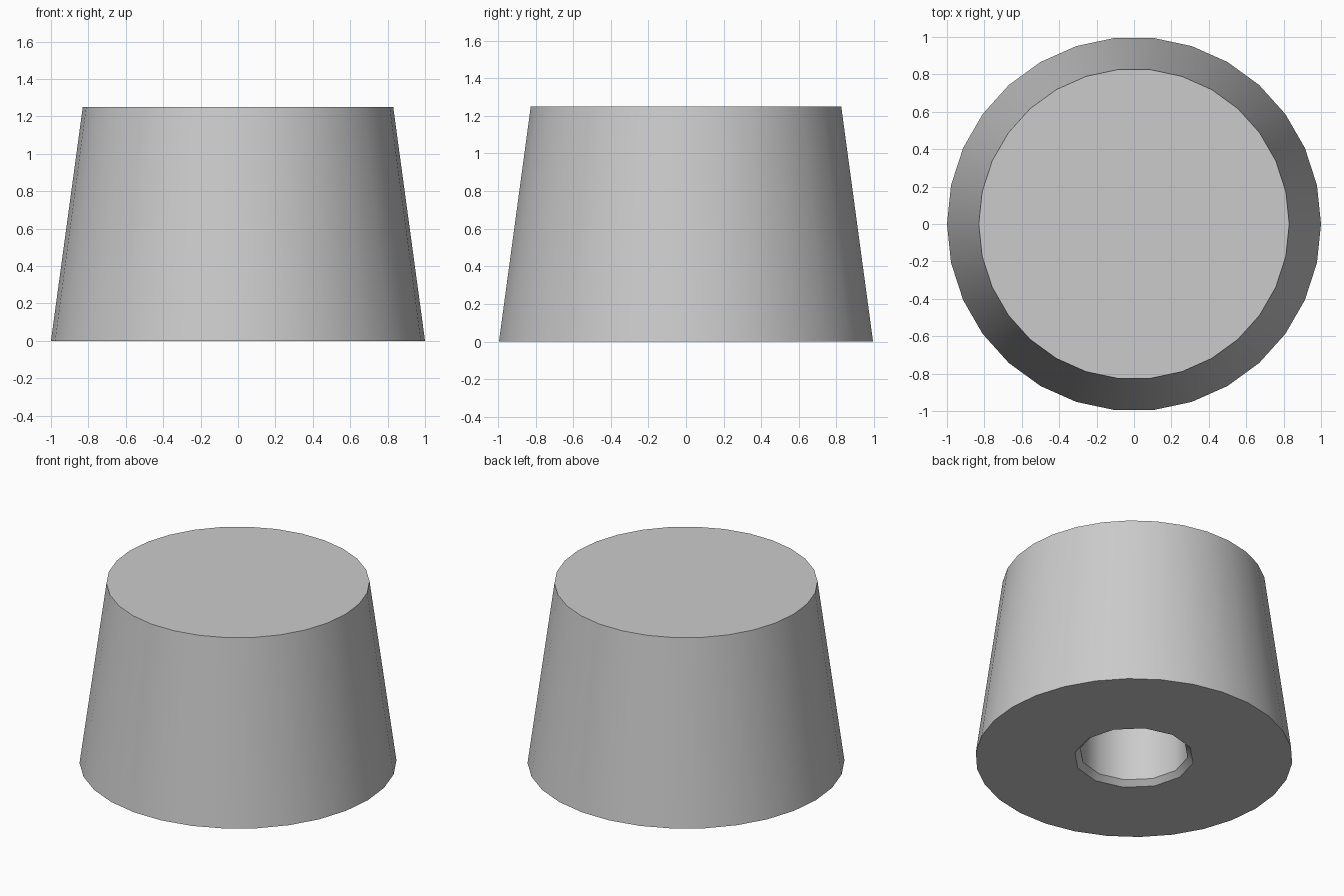
import bpy
import bmesh
import math

cube = bpy.data.objects.get("Cube")
if cube:
    bpy.data.objects.remove(cube, do_unlink=True)

HEIGHT = 1.25
HOLE_DEPTH = 0.95

grey = bpy.data.materials.new("light_grey")
grey.use_nodes = True
colour = (0.6, 0.6, 0.6, 1)
grey.diffuse_color = colour
grey.node_tree.nodes["Principled BSDF"].inputs["Base Color"].default_value = colour


def turned(name, profile, sides):
    """Closed solid from (radius, height) rings, bottom to top."""
    bm = bmesh.new()
    rings = []
    for r, z in profile:
        angles = [math.tau * i / sides for i in range(sides)]
        rings.append([bm.verts.new((r * math.cos(a), r * math.sin(a), z)) for a in angles])
    for low, high in zip(rings, rings[1:]):
        for i in range(sides):
            j = (i + 1) % sides
            bm.faces.new((low[i], low[j], high[j], high[i]))
    bm.faces.new(rings[0][::-1])
    bm.faces.new(rings[-1])
    mesh = bpy.data.meshes.new(name)
    bm.to_mesh(mesh)
    bm.free()
    mesh.materials.append(grey)
    obj = bpy.data.objects.new(name, mesh)
    bpy.context.collection.objects.link(obj)
    return obj


# Tapered foot
foot = turned("tapered_foot", [(1, 0), (0.83, HEIGHT)], 30)

# Blind screw hole with a chamfered mouth
cutter = turned("hole_cutter", [(0.413, -0.035), (0.343, 0.035), (0.343, HOLE_DEPTH)], 12)
cutter.hide_render = True
cut = foot.modifiers.new("screw_hole", "BOOLEAN")
cut.operation = "DIFFERENCE"
cut.solver = "EXACT"
cut.object = cutter

bpy.ops.object.select_all(action="DESELECT")
foot.select_set(True)
bpy.context.view_layer.objects.active = foot
bpy.ops.object.modifier_apply(modifier=cut.name)
bpy.data.objects.remove(cutter, do_unlink=True)

# Smooth walls, sharp rims
bpy.ops.object.shade_smooth_by_angle(angle=math.radians(35))
